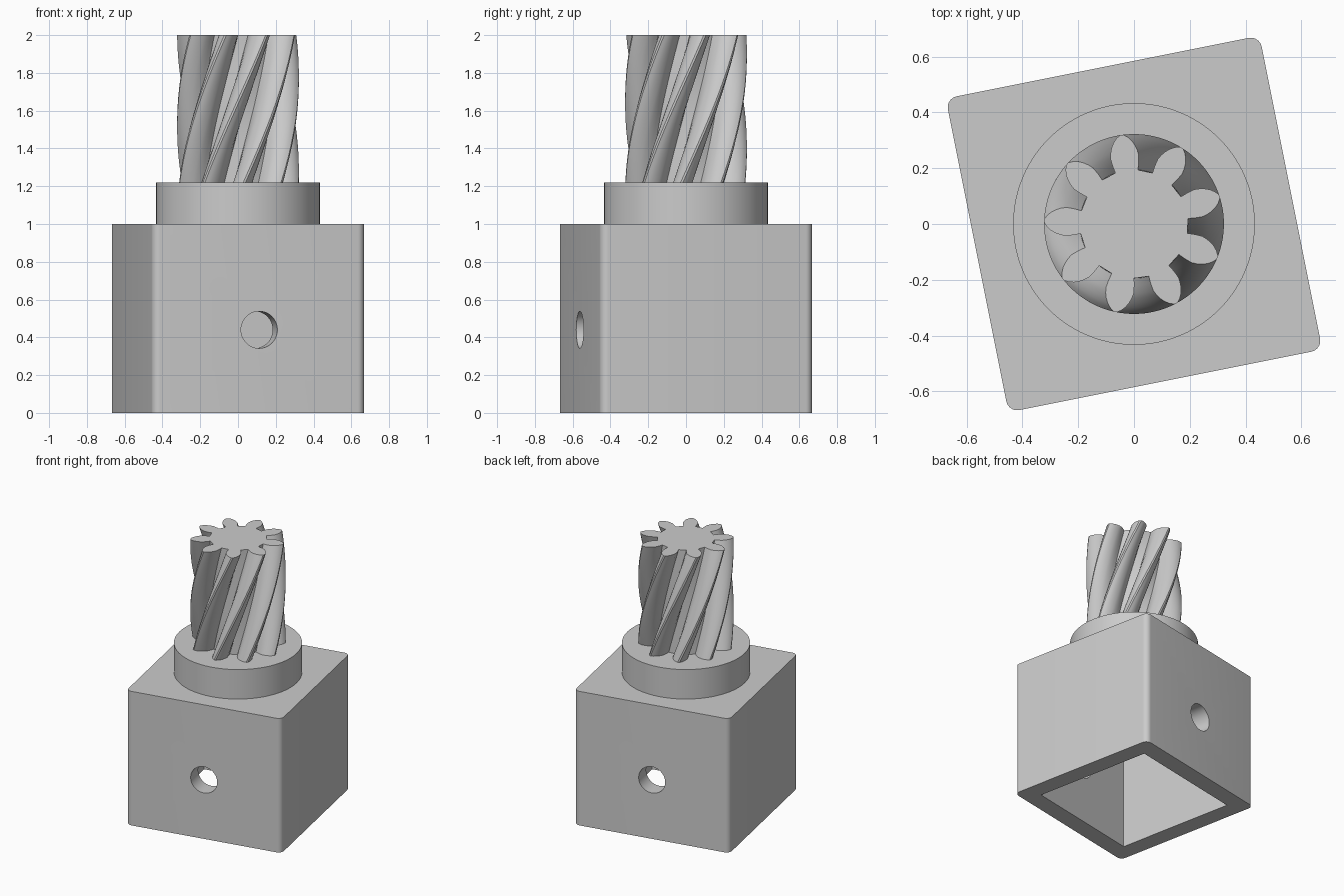
import bpy, bmesh, math
from mathutils import Matrix, Vector

if "Cube" in bpy.data.objects:
    bpy.data.objects.remove(bpy.data.objects["Cube"], do_unlink=True)

TURN = Matrix.Rotation(math.radians(11.3), 4, 'Z')
HALF, WALL, BOX_TOP, COLLAR_TOP, TOP = 0.573, 0.126, 1.0, 1.22, 2.0

grey = bpy.data.materials.new("plain grey")
grey.use_nodes = True
grey.diffuse_color = (0.6, 0.6, 0.6, 1)
grey.node_tree.nodes["Principled BSDF"].inputs["Base Color"].default_value = (0.6, 0.6, 0.6, 1)


def make(name, bm):
    bmesh.ops.recalc_face_normals(bm, faces=bm.faces)
    mesh = bpy.data.meshes.new(name)
    bm.to_mesh(mesh)
    bm.free()
    obj = bpy.data.objects.new(name, mesh)
    bpy.context.collection.objects.link(obj)
    mesh.materials.append(grey)
    return obj


def select(obj):
    bpy.ops.object.select_all(action='DESELECT')
    obj.select_set(True)
    bpy.context.view_layer.objects.active = obj


def smooth(obj, angle=35):
    select(obj)
    bpy.ops.object.shade_smooth_by_angle(angle=math.radians(angle))


def block(name, half, z0, z1, corner=0):
    bm = bmesh.new()
    place = TURN @ Matrix.Translation((0, 0, (z0 + z1) / 2)) @ Matrix.Diagonal((2 * half, 2 * half, z1 - z0, 1))
    bmesh.ops.create_cube(bm, size=1, matrix=place)
    if corner:
        upright = [e for e in bm.edges if abs(e.verts[0].co.z - e.verts[1].co.z) > 0.1]
        bmesh.ops.bevel(bm, geom=upright, offset=corner, segments=8, affect='EDGES', profile=0.5)
    return make(name, bm)


def cylinder(name, radius, length, place, sides):
    bm = bmesh.new()
    bmesh.ops.create_cone(bm, cap_ends=True, segments=sides, radius1=radius, radius2=radius,
                          depth=length, matrix=place)
    return make(name, bm)


def cut(obj, cutter):
    cutter.hide_render = True
    mod = obj.modifiers.new("cut", 'BOOLEAN')
    mod.operation, mod.solver, mod.object = 'DIFFERENCE', 'EXACT', cutter
    select(obj)
    bpy.ops.object.modifier_apply(modifier=mod.name)
    bpy.data.objects.remove(cutter, do_unlink=True)


# Square socket: hollow from below, with a pin hole through front and back
socket = block("socket", HALF, 0, BOX_TOP, corner=0.04)
cut(socket, block("socket_cavity", HALF - WALL, -0.2, BOX_TOP - WALL))
across = TURN @ Matrix.Translation((0, 0, 0.44)) @ Matrix.Rotation(math.pi / 2, 4, 'X')
cut(socket, cylinder("pin_hole", 0.098, 2, across, 48))
smooth(socket)

# Round collar
collar = cylinder("collar", 0.433, COLLAR_TOP - BOX_TOP,
                  Matrix.Translation((0, 0, (BOX_TOP + COLLAR_TOP) / 2)), 96)
smooth(collar)

# Helical gear shaft: one tooth flank as (radius, half width), mirrored and repeated
flank = [(0.19, 0.041), (0.215, 0.047), (0.243, 0.051), (0.262, 0.048),
         (0.28, 0.042), (0.297, 0.033), (0.311, 0.021), (0.322, 0.006)]
tooth = [(r, -w) for r, w in flank] + [(r, w) for r, w in reversed(flank)]
TEETH, LAYERS, TWIST = 9, 32, math.radians(62)

section = []
for i in range(TEETH):
    spin = Matrix.Rotation(math.radians(18) + i * math.tau / TEETH, 3, 'Z')
    section += [spin @ Vector((r, w, 0)) for r, w in tooth]

bm = bmesh.new()
rings = []
for k in range(LAYERS + 1):
    t = k / LAYERS
    spin = Matrix.Rotation((t - 1) * TWIST, 3, 'Z')
    lift = Vector((0, 0, COLLAR_TOP + t * (TOP - COLLAR_TOP)))
    rings.append([bm.verts.new(spin @ p + lift) for p in section])
n = len(section)
for low, high in zip(rings, rings[1:]):
    for i in range(n):
        j = (i + 1) % n
        bm.faces.new((low[i], low[j], high[j], high[i]))
bm.faces.new(rings[0][::-1])
bm.faces.new(rings[-1])
gear = make("helical_gear", bm)
smooth(gear, 32)
